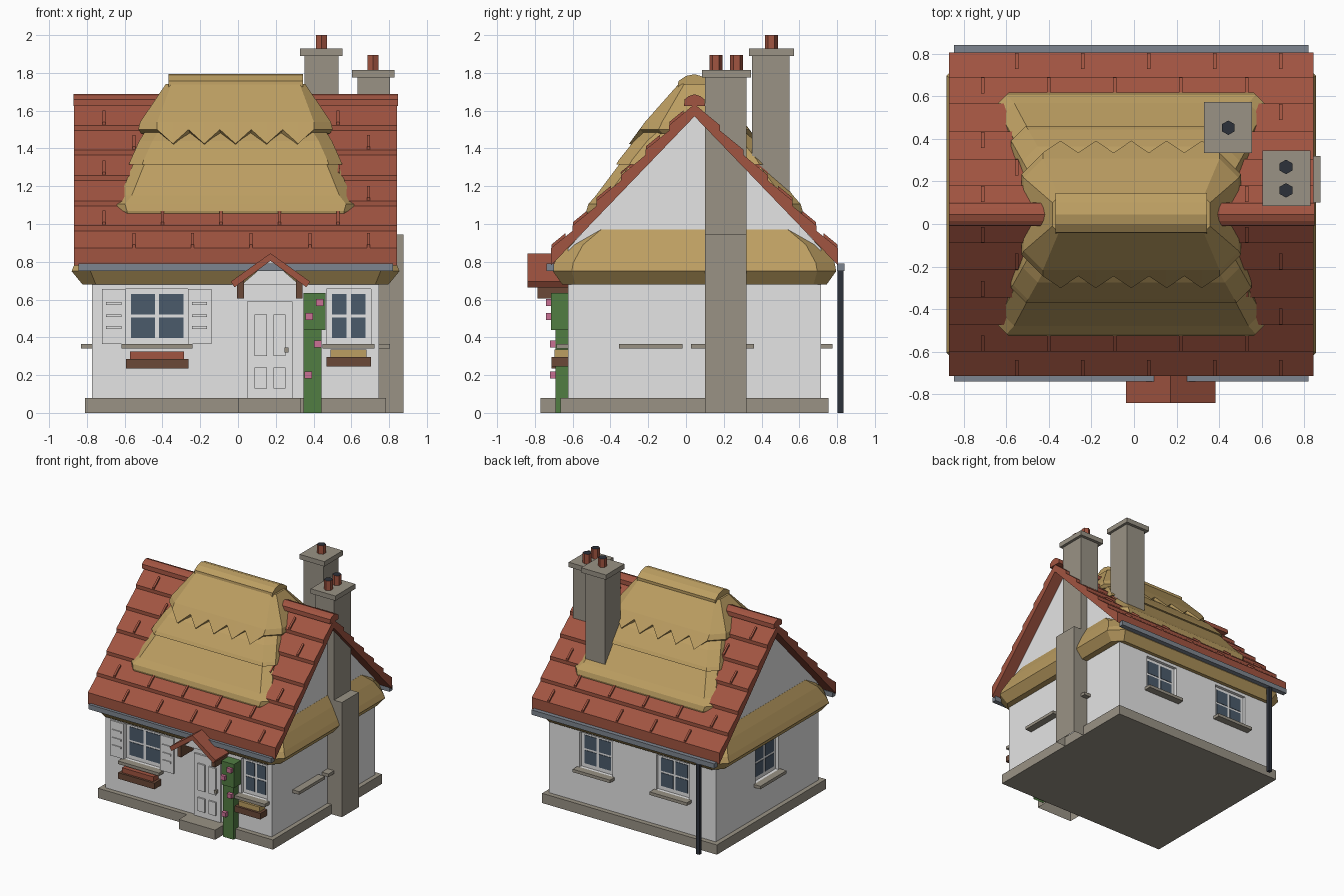
import bpy, bmesh

cube = bpy.data.objects.get("Cube")
if cube:
    bpy.data.objects.remove(cube, do_unlink=True)


def material(name, r, g, b):
    lin = [(c / 255) ** 2.2 for c in (r, g, b)] + [1]
    m = bpy.data.materials.new(name)
    m.use_nodes = True
    m.diffuse_color = lin
    m.node_tree.nodes["Principled BSDF"].inputs["Base Color"].default_value = lin
    return m


WHITE = material("white plaster", 228, 228, 228)
TILE = material("red clay tile", 160, 85, 67)
THATCH = material("straw thatch", 187, 157, 98)
STONE = material("grey stone", 152, 145, 132)
GLASS = material("blue glass", 76, 91, 107)
WOOD = material("brown wood", 106, 74, 58)
GREEN = material("green leaf", 82, 124, 68)
PINK = material("pink bloom", 202, 112, 148)
METAL = material("grey metal", 125, 132, 142)
DARK = material("dark iron", 48, 52, 60)

CX, CY = -0.013, 0.045        # centre of the building
FRONT, BACK, LEFT, RIGHT = -0.625, 0.715, -0.772, 0.746


def finish(name, bm, *mats):
    bmesh.ops.recalc_face_normals(bm, faces=bm.faces)
    mesh = bpy.data.meshes.new(name)
    bm.to_mesh(mesh)
    bm.free()
    for m in mats:
        mesh.materials.append(m)
    obj = bpy.data.objects.new(name, mesh)
    bpy.context.scene.collection.objects.link(obj)
    return obj


def loft(name, mat, loops):
    """Skin equal-length rings of points and cap both ends."""
    bm = bmesh.new()
    rings = [[bm.verts.new(p) for p in ring] for ring in loops]
    n = len(rings[0])
    for a, b in zip(rings, rings[1:]):
        for i in range(n):
            j = (i + 1) % n
            bm.faces.new((a[i], a[j], b[j], b[i]))
    bm.faces.new(rings[0])
    bm.faces.new(rings[-1])
    return finish(name, bm, mat)


def prism_x(name, mat, profile, x0, x1):
    return loft(name, mat, [[(x, y, z) for y, z in profile] for x in (x0, x1)])


def prism_y(name, mat, profile, y0, y1):
    return loft(name, mat, [[(x, y, z) for x, z in profile] for y in (y0, y1)])


def box(name, mat, x0, x1, y0, y1, z0, z1):
    return prism_x(name, mat, [(y0, z0), (y1, z0), (y1, z1), (y0, z1)], x0, x1)


def on_wall(name, mat, side, u0, u1, z0, z1, depth, base=0):
    """Box on one wall from base to depth outward; u runs along the wall."""
    s = 1 if side in (BACK, RIGHT) else -1
    a, b = sorted((side + s * base, side + s * depth))
    if side in (FRONT, BACK):
        return box(name, mat, u0, u1, a, b, z0, z1)
    return box(name, mat, a, b, u0, u1, z0, z1)


def open_bottom(obj):
    bm = bmesh.new()
    bm.from_mesh(obj.data)
    bm.normal_update()
    down = [f for f in bm.faces if f.normal.z < -0.9]
    bmesh.ops.delete(bm, geom=down, context="FACES_ONLY")
    bm.to_mesh(obj.data)
    bm.free()


# Plinth, doorstep and walls with gables
box("plinth", STONE, -0.81, 0.783, -0.665, 0.755, 0, 0.08)
open_bottom(box("doorstep", STONE, 0, 0.33, -0.77, -0.66, 0, 0.08))
walls = prism_x("walls", WHITE, [(FRONT, 0.05), (BACK, 0.05), (BACK, 0.87),
                                 (CY, 1.59), (FRONT, 0.87)], LEFT, RIGHT)


# Tiled roof: overlapping courses on both slopes
def slope_z(d):
    return 1.635 - 1.04 * d


STEP = 0.028
courses = [0.76, 0.645, 0.52, 0.39, 0.26, 0.135, 0]
half = [(0.76, 0.78)]
for low, high in zip(courses, courses[1:]):
    half += [(low, slope_z(low) + STEP), (high, slope_z(high))]
ring = [(CY - d, z) for d, z in half] + [(CY + d, z) for d, z in half[-2::-1]]
prism_x("tiled_roof", TILE, ring + [(CY, 1.57)], -0.868, 0.842)

for s in (-1, 1):
    for i, low in enumerate(courses[:-1]):
        a, b = low - 0.002, low - 0.077
        za, zb = slope_z(a) + STEP + 0.016, slope_z(b) + STEP * 0.4 + 0.016
        for k in range(5):
            x = (-0.55 if i % 2 == 0 else -0.71) + 0.31 * k
            prism_x("tile_joint", TILE, [(CY + s * a, za), (CY + s * b, zb),
                    (CY + s * b, zb - 0.04), (CY + s * a, za - 0.04)],
                    x - 0.008, x + 0.008)
for y in (-0.719, 0.82):
    box("gutter", METAL, -0.845, 0.82, y - 0.02, y + 0.02, 0.75, 0.79)

prism_x("ridge_tiles", TILE, [(-0.01, 1.625), (-0.008, 1.66), (0.015, 1.677),
        (0.045, 1.687), (0.075, 1.677), (0.098, 1.66), (0.1, 1.625)], -0.87, 0.847)


# Thatch: rings are rectangles with cut corners, optionally with a zigzag hem
def thatch(name, *rows):
    loops = []
    for z, hx, hy, cut, *zig in rows:
        drop = zig[0] if zig else 0
        w = hx - cut
        run = [(w * (i / 5 - 1), -hy - (drop * 0.75 if i % 2 else 0),
                z - (drop if i % 2 else 0)) for i in range(11)]
        run += [(hx, cut - hy, z), (hx, hy - cut, z)]
        run += [(-x, -y, h) for x, y, h in run]
        loops.append([(CX + x, CY + y, h) for x, y, h in run])
    return loft(name, THATCH, loops)


thatch("eaves_thatch", (0.68, 0.81, 0.70, 0.07), (0.75, 0.868, 0.75, 0.1),
       (0.795, 0.85, 0.742, 0.1), (0.89, 0.805, 0.68, 0.09),
       (0.97, 0.76, 0.535, 0.04))
thatch("lower_thatch", (0.98, 0.61, 0.55, 0.05), (1.07, 0.645, 0.572, 0.07),
       (1.105, 0.655, 0.562, 0.07), (1.15, 0.61, 0.523, 0.06),
       (1.36, 0.525, 0.365, 0.06))
thatch("middle_thatch", (1.315, 0.565, 0.415, 0.07), (1.34, 0.555, 0.40, 0.07),
       (1.44, 0.51, 0.32, 0.07), (1.52, 0.46, 0.23, 0.07))
thatch("upper_thatch", (1.48, 0.50, 0.27, 0.1, 0.065),
       (1.50, 0.515, 0.29, 0.1, 0.075), (1.54, 0.505, 0.262, 0.09),
       (1.74, 0.37, 0.085, 0.03))
prism_x("thatch_ridge", THATCH, [(-0.045, 1.715), (-0.04, 1.757), (0, 1.784),
        (0.045, 1.793), (0.1, 1.777), (0.145, 1.745), (0.145, 1.715)], -0.368, 0.343)


# Chimneys with capped pots
def pot(x, y, z0, z1):
    bm = bmesh.new()
    bmesh.ops.create_cone(bm, cap_ends=True, segments=6, radius1=0.034,
                          radius2=0.034, depth=z1 - z0)
    bmesh.ops.translate(bm, verts=bm.verts, vec=(x, y, (z0 + z1) / 2))
    bm.normal_update()
    for f in bm.faces:
        f.material_index = 1 if f.normal.z > 0.9 else 0
    finish("chimney_pot", bm, TILE, DARK)


open_bottom(box("side_chimney_base", STONE, 0.65, 0.877, 0.10, 0.32, 0, 0.945))
box("side_chimney_stack", STONE, 0.633, 0.805, 0.10, 0.32, 0.9, 1.78)
box("side_chimney_cap", STONE, 0.603, 0.828, 0.085, 0.345, 1.775, 1.815)
box("rear_chimney_stack", STONE, 0.353, 0.533, 0.35, 0.548, 1.0, 1.9)
box("rear_chimney_cap", STONE, 0.328, 0.554, 0.333, 0.573, 1.89, 1.93)
pot(0.714, 0.158, 1.81, 1.895)
pot(0.714, 0.268, 1.81, 1.895)
pot(0.443, 0.452, 1.92, 2.0)


# Windows: opening cut in the wall, set-back frame, four panes and a stone sill
def sill(side, u, w):
    on_wall("window_sill", STONE, side, u - w / 2, u + w / 2, 0.34, 0.365, 0.06)


def cut_opening(cutter):
    mod = walls.modifiers.new("opening", "BOOLEAN")
    mod.operation, mod.solver, mod.object = "DIFFERENCE", "EXACT", cutter
    graph = bpy.context.evaluated_depsgraph_get()
    walls.data = bpy.data.meshes.new_from_object(walls.evaluated_get(graph))
    walls.modifiers.clear()
    bpy.data.objects.remove(cutter, do_unlink=True)


def window(side, u, w):
    u0, u1 = u - w / 2, u + w / 2
    cut_opening(on_wall("opening", WHITE, side, u0, u1, 0.365, 0.655, 0.05, -0.04))
    on_wall("window_frame", WHITE, side, u0, u1, 0.365, 0.655, -0.025, -0.045)
    pane = w / 2 - 0.04
    for s in (-1, 1):
        a, b = sorted((u + s * 0.011, u + s * (0.011 + pane)))
        for z in (0.397, 0.522):
            on_wall("window_pane", GLASS, side, a, b, z, z + 0.108, -0.021, -0.026)
    sill(side, u, w + 0.04)


window(FRONT, -0.428, 0.335)
window(FRONT, 0.586, 0.235)
window(BACK, -0.38, 0.30)
window(BACK, 0.32, 0.30)
window(LEFT, 0.05, 0.30)
sill(RIGHT, -0.187, 0.335)
sill(RIGHT, 0.193, 0.335)

# Shutters with slats, and planted window boxes
for u in (-0.658, -0.203):
    on_wall("shutter", WHITE, FRONT, u - 0.062, u + 0.062, 0.365, 0.655, 0.012)
    for z in (0.445, 0.507, 0.572):
        on_wall("shutter_slat", WHITE, FRONT, u - 0.04, u + 0.04, z, z + 0.015, 0.02)
for u, w, z, plant in ((-0.428, 0.33, 0.235, TILE), (0.586, 0.235, 0.245, THATCH)):
    on_wall("window_box", WOOD, FRONT, u - w / 2, u + w / 2, z, z + 0.05, 0.088)
    on_wall("box_planting", plant, FRONT, u - w / 2 + 0.022, u + w / 2 - 0.022,
            z + 0.05, z + 0.09, 0.07)

# Door with raised panels and knob
on_wall("door", WHITE, FRONT, 0.048, 0.288, 0.08, 0.59, 0.015)
for u in (0.088, 0.187):
    for z0, z1 in ((0.13, 0.24), (0.30, 0.52)):
        on_wall("door_panel", WHITE, FRONT, u, u + 0.065, z0, z1, 0.028)
on_wall("door_knob", STONE, FRONT, 0.245, 0.267, 0.32, 0.345, 0.038)

# Porch canopy
prism_y("porch_roof", TILE, [(-0.038, 0.695), (0.172, 0.845), (0.382, 0.695),
        (0.362, 0.665), (0.172, 0.805), (-0.018, 0.665)], -0.84, -0.62)
prism_y("porch_gable", WHITE, [(0.02, 0.68), (0.324, 0.68), (0.172, 0.81)], -0.73, -0.6)
for x in (0.014, 0.324):
    box("porch_bracket", WOOD, x - 0.018, x + 0.018, -0.785, FRONT, 0.605, 0.70)

# Climbing plant with blooms
open_bottom(on_wall("climber_stem", GREEN, FRONT, 0.348, 0.443, 0, 0.44, 0.065))
on_wall("climber_top", GREEN, FRONT, 0.348, 0.463, 0.44, 0.635, 0.09)
for x, z, d in ((0.433, 0.585, 0.115), (0.377, 0.51, 0.115),
                (0.422, 0.365, 0.095), (0.372, 0.20, 0.095)):
    on_wall("bloom", PINK, FRONT, x - 0.02, x + 0.02, z - 0.018, z + 0.018, d)

# Drainpipe
box("drainpipe", DARK, -0.705, -0.675, 0.803, 0.833, 0, 0.76)
